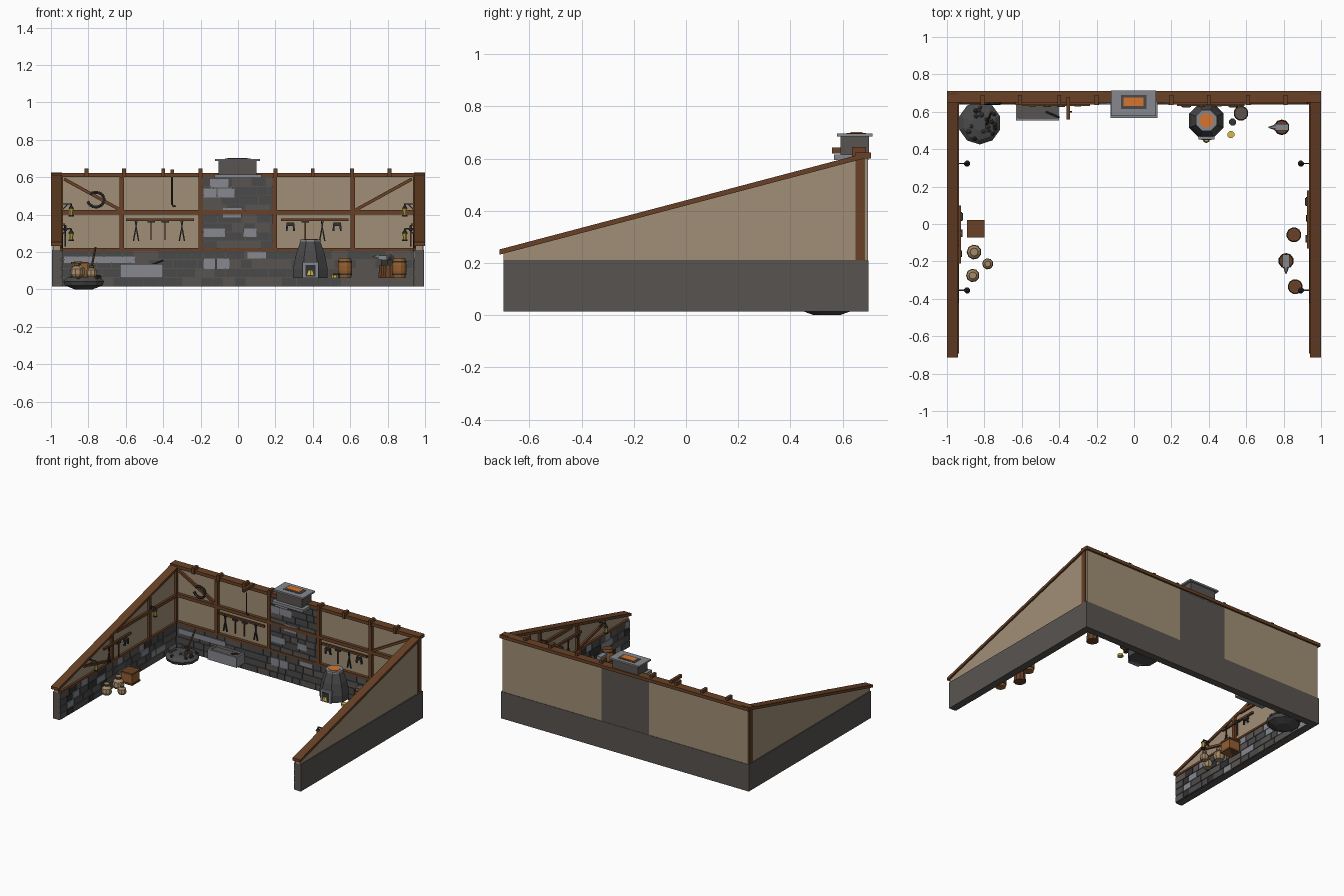
import bpy, bmesh, math, random
from mathutils import Vector, Matrix

if "Cube" in bpy.data.objects:
    bpy.data.objects.remove(bpy.data.objects["Cube"])

random.seed(4)
COLOURS = {"timber": (104, 65, 38), "plaster": (160, 143, 118), "stone": (88, 84, 80),
           "light_stone": (134, 136, 142), "dark_stone": (74, 74, 74), "iron": (50, 50, 52),
           "oak": (148, 95, 48), "sackcloth": (164, 138, 104), "ember": (214, 116, 48),
           "lamp_glow": (214, 184, 70)}
MATS = {}
for key, rgb in COLOURS.items():
    m = bpy.data.materials.new(key)
    m.diffuse_color = [((c / 255 + 0.055) / 1.055) ** 2.4 for c in rgb] + [1]
    m.use_nodes = True
    m.node_tree.nodes["Principled BSDF"].inputs["Base Color"].default_value = m.diffuse_color
    MATS[key] = m
INDEX = {k: i for i, k in enumerate(MATS)}


class Part:
    """Collects simple solids into one named object."""
    def __init__(self, name):
        self.name, self.bm = name, bmesh.new()

    def paint(self, faces, mat):
        for f in faces:
            f.material_index = INDEX[mat]

    def box(self, x0, x1, y0, y1, z0, z1, mat):
        x0, x1, y0, y1 = min(x0, x1), max(x0, x1), min(y0, y1), max(y0, y1)
        M = Matrix.Translation(((x0 + x1) / 2, (y0 + y1) / 2, (z0 + z1) / 2)) @ Matrix.Diagonal(
            (x1 - x0, y1 - y0, z1 - z0, 1))
        v = bmesh.ops.create_cube(self.bm, size=1, matrix=M)["verts"]
        self.paint({f for a in v for f in a.link_faces}, mat)

    def bar(self, p, q, w, mat, n=4, w2=None):
        p, q = Vector(p), Vector(q)
        M = (Matrix.Translation((p + q) / 2) @ (q - p).to_track_quat('Z', 'Y').to_matrix().to_4x4()
             @ Matrix.Rotation(math.pi / n, 4, 'Z'))
        v = bmesh.ops.create_cone(self.bm, cap_ends=True, segments=n, radius1=w,
                                  radius2=w if w2 is None else w2, depth=(q - p).length, matrix=M)["verts"]
        self.paint({f for a in v for f in a.link_faces}, mat)

    def lathe(self, x, y, profile, n, mat):
        rings = [[self.bm.verts.new((x + r * math.cos((i + .5) * math.tau / n),
                                     y + r * math.sin((i + .5) * math.tau / n), z)) for i in range(n)]
                 for r, z in profile]
        fs = [self.bm.faces.new((a[i], a[(i + 1) % n], b[(i + 1) % n], b[i]))
              for a, b in zip(rings, rings[1:]) for i in range(n)]
        fs += [self.bm.faces.new(rings[0][::-1]), self.bm.faces.new(rings[-1])]
        self.paint(fs, mat)

    def prism(self, x0, x1, yz, mat):
        a, b = [[self.bm.verts.new((x, y, z)) for y, z in yz] for x in (x0, x1)]
        n = len(yz)
        fs = [self.bm.faces.new((a[i], a[(i + 1) % n], b[(i + 1) % n], b[i])) for i in range(n)]
        self.paint(fs + [self.bm.faces.new(a[::-1]), self.bm.faces.new(b)], mat)

    def done(self):
        bmesh.ops.recalc_face_normals(self.bm, faces=self.bm.faces)
        me = bpy.data.meshes.new(self.name)
        self.bm.to_mesh(me)
        self.bm.free()
        for m in MATS.values():
            me.materials.append(m)
        ob = bpy.data.objects.new(self.name, me)
        bpy.context.collection.objects.link(ob)


def slope(y):
    return 0.235 + (y + 0.71) * 0.268


# Stone footings and plaster walls
p = Part("stone_footing")
p.box(-.995, .995, .65, .70, .015, .21, "stone")
for s in (-1, 1):
    p.box(s * .945, s * .995, -.70, .65, .015, .21, "stone")
p.done()
p = Part("plaster_walls")
for a, b in ((-.985, -.19), (.19, .985)):
    p.box(a, b, .66, .697, .21, .61, "plaster")
for s in (-1, 1):
    p.prism(s * .95, s * .988, [(-.70, .21), (.66, .21), (.66, slope(.66)), (-.70, slope(-.70))], "plaster")
p.done()

# Masonry facing, thin blocks in staggered courses
p = Part("masonry_blocks")


def courses(a0, a1, z0, z1, place, mix):
    rows = round((z1 - z0) / .049)
    h = (z1 - z0) / rows
    for r in range(rows):
        a = a0
        while a < a1 - .01:
            b = min(a1, a + random.choice((.06, .08, .1, .13)))
            place(a, b - .004, z0 + r * h, z0 + (r + 1) * h - .004, random.choice(mix))
            a = b


greys = ["dark_stone"] * 4 + ["stone"] * 2 + ["iron"]
for s in (-1, 1):
    courses(-.695, .64, .017, .21, lambda a, b, z, t, m: p.box(s * .938, s * .946, a, b, z, t, m),
            greys + ["light_stone"] * 2)
courses(-.935, .935, .017, .21, lambda a, b, z, t, m: p.box(a, b, .645, .652, z, t, m), greys[:5])
courses(-.188, .188, .212, .60, lambda a, b, z, t, m: p.box(a, b, .643, .652, z, t, m), greys[:5])
pale = [(-.185, -.115, .49, .54), (-.11, -.02, .49, .54), (-.15, -.05, .545, .59), (-.08, .02, .385, .435),
        (-.185, -.07, .28, .325), (.03, .1, .28, .325), (-.185, -.12, .11, .165), (-.115, -.045, .11, .165),
        (.05, .15, .165, .2), (-.93, -.55, .14, .175)]
for a, b, z, t in pale:
    p.box(a, b, .640, .646, z, t, "light_stone")
p.done()

# Timber frame
p = Part("timber_frame")
p.box(-1, 1, .65, .71, .60, .623, "timber")
p.box(-.94, .94, .638, .662, .40, .424, "timber")
p.box(-.94, .94, .638, .662, .205, .222, "timber")
for x in (-.622, -.2, .197, .614):
    p.box(x - .012, x + .012, .636, .662, .21, .60, "timber")
for x in (-.81, -.61, -.4, -.2, .2, .4, .61, .81):
    p.box(x - .01, x + .01, .637, .69, .60, .645, "timber")
p.box(-.362, -.342, .56, .68, .62, .642, "timber")
for s in (-1, 1):
    p.bar((s * .93, .65, .59), (s * .63, .65, .425), .012, "timber")
    p.prism(s * .94, s, [(-.715, .232), (.70, .605), (.70, .625), (-.715, .252)], "timber")
    p.box(s * .955, s * .993, .65, .685, .21, .60, "timber")
    p.box(s * .935, s * .953, .63, .65, .21, .60, "timber")
    p.box(s * .935, s * .953, -.69, .65, .208, .222, "timber")
    p.box(s * .935, s * .953, -.04, .65, .40, .422, "timber")
    for y in (.33, -.1):
        p.box(s * .935, s * .953, y - .012, y + .012, .21, slope(y), "timber")
    p.bar((s * .945, -.12, .225), (s * .945, -.42, .30), .011, "timber")
p.done()

# Chimney
p = Part("chimney")
p.box(-.19, .19, .65, .698, .21, .605, "stone")
p.box(-.125, .125, .568, .70, .595, .615, "light_stone")
p.box(-.105, .10, .592, .702, .615, .688, "stone")
p.box(-.123, .118, .578, .715, .685, .697, "light_stone")
p.box(-.07, .068, .615, .69, .695, .699, "dark_stone")
p.box(-.055, .05, .63, .677, .697, .702, "ember")
p.done()

# Coal heap with lumps and a shovel handle
p = Part("coal_heap")
p.lathe(-.825, .54, [(.05, 0), (.105, .02), (.115, .042), (.09, .065), (.04, .078)], 10, "dark_stone")
for i in range(18):
    a, r = random.uniform(0, math.tau), .09 * math.sqrt(random.random())
    bmesh_c = Matrix.Translation((-.825 + r * math.cos(a), .54 + r * math.sin(a), .085 - r * .25))
    v = bmesh.ops.create_icosphere(p.bm, subdivisions=1, radius=random.uniform(.011, .018), matrix=bmesh_c)["verts"]
    p.paint({f for k in v for f in k.link_faces}, random.choice(("iron", "dark_stone")))
p.bar((-.79, .53, .08), (-.762, .60, .225), .006, "timber", 6)
p.done()

# Water trough
p = Part("trough")
p.box(-.632, -.40, .555, .65, .06, .12, "light_stone")
p.box(-.632, -.40, .553, .567, .12, .135, "light_stone")
p.box(-.632, -.40, .638, .65, .12, .135, "light_stone")
for x in (-.632, -.412):
    p.box(x, x + .012, .567, .638, .12, .135, "light_stone")
p.box(-.62, -.412, .567, .638, .119, .124, "stone")
p.bar((-.47, .60, .128), (-.40, .57, .155), .005, "iron", 6)
p.done()

# Furnace
p = Part("furnace")
p.lathe(.387, .553, [(.1, .06), (.1, .11), (.083, .19), (.055, .262)], 8, "dark_stone")
p.lathe(.387, .553, [(.062, .255), (.06, .266)], 8, "light_stone")
p.lathe(.387, .553, [(.04, .262), (.04, .269)], 8, "ember")
p.box(.345, .43, .453, .50, .06, .145, "light_stone")
p.box(.36, .415, .449, .46, .07, .13, "iron")
p.lathe(.387, .452, [(.02, .075), (.012, .1)], 6, "lamp_glow")
p.done()


def barrel(name, x, y, r=.04, z0=.062, z1=.165, lid="oak"):
    p = Part(name)
    h = z1 - z0
    p.lathe(x, y, [(r * .85, z0), (r, z0 + h * .35), (r, z0 + h * .65), (r * .85, z1)], 12, "oak")
    for f in (.15, .78):
        p.lathe(x, y, [(r * .97, z0 + h * f), (r * 1.0, z0 + h * (f + .08))], 12, "iron")
    p.lathe(x, y, [(r * .75, z1 - .005), (r * .75, z1 + .002)], 12, lid)
    p.done()


barrel("quench_barrel", .572, .592, lid="stone")
barrel("barrel_rear", .855, -.058, lid="timber")
barrel("barrel_front", .862, -.335, lid="timber")
p = Part("small_pots")
p.lathe(.527, .545, [(.016, .062), (.02, .085)], 8, "iron")
p.lathe(.518, .478, [(.02, .062), (.02, .078)], 8, "lamp_glow")
p.done()


# Anvils on stumps
def anvil(name, x, y, dx, dy):
    p = Part(name)
    p.lathe(x, y, [(.042, .06), (.036, .13)], 10, "timber")
    a, b = abs(dx), abs(dy)
    p.box(x - .014 - .012 * a, x + .014 + .012 * a, y - .014 - .012 * b, y + .014 + .012 * b, .13, .16, "iron")
    p.box(x - .018 - .017 * a, x + .018 + .017 * a, y - .018 - .017 * b, y + .018 + .017 * b, .16, .182, "light_stone")
    p.bar((x + dx * .034, y + dy * .034, .172), (x + dx * .07, y + dy * .07, .176), .016, "light_stone", 6, .003)
    p.done()


anvil("anvil_rear", .79, .517, -1, 0)
anvil("anvil_side", .813, -.197, 0, -1)

# Crate and sacks
p = Part("crate")
p.box(-.888, -.803, -.068, .018, .062, .145, "oak")
for z in (.062, .135):
    p.box(-.892, -.799, -.072, .022, z, z + .012, "timber")
p.done()
p = Part("sacks")
for x, y, k in ((-.855, -.15, 1), (-.862, -.275, .9), (-.782, -.213, .75)):
    p.lathe(x, y, [(r * k, .065 + z * k) for r, z in
                   ((.03, 0), (.04, .02), (.036, .05), (.014, .068), (.022, .085))], 9, "sackcloth")
    p.lathe(x, y, [(.017 * k, .065 + .064 * k), (.017 * k, .065 + .072 * k)], 9, "timber")
p.done()

# Tool racks with tongs and hammers; pos maps (along, out from wall, height)
def rack(name, pos, a0, a1, z, tools):
    p = Part(name)
    p.bar(pos(a0, .006, z), pos(a1, .006, z), .01, "timber")
    for a, kind in tools:
        if kind == "tongs":
            for s in (-1, 1):
                p.bar(pos(a - s * .006, .014, z), pos(a + s * .004, .014, z - .06), .004, "iron")
                p.bar(pos(a + s * .004, .014, z - .06), pos(a + s * .014, .014, z - .115), .005, "iron")
        elif kind == "hammer":
            p.bar(pos(a, .014, z), pos(a, .014, z - .11), .005, "timber")
            p.bar(pos(a - .02, .014, z - .01), pos(a + .02, .014, z - .01), .009, "iron")
        else:
            p.bar(pos(a - .02, .014, z - .025), pos(a + .02, .014, z - .025), .012, "iron")
            for s in (-1, 1):
                p.bar(pos(a + s * .016, .014, z - .02), pos(a + s * .02, .014, z - .06), .007, "iron")
    p.done()


back = lambda a, o, z: (a, .645 - o, z)
rack("tool_rack_left", back, -.6, -.235, .373,
     [(-.545, "tongs"), (-.465, "hammer"), (-.39, "hammer"), (-.30, "tongs")])
rack("tool_rack_right", back, .23, .59, .373,
     [(.28, "clamp"), (.36, "hammer"), (.45, "tongs"), (.53, "clamp")])
rack("side_rack_left", lambda a, o, z: (-.938 + o, a, z), -.21, .10, .345,
     [(-.16, "tongs"), (-.05, "hammer"), (.04, "clamp")])
rack("side_rack_right", lambda a, o, z: (.938 - o, a, z), -.13, .18, .345,
     [(-.08, "hammer"), (.03, "tongs"), (.12, "clamp")])

# Chain hook and hanging ring
p = Part("hook_and_ring")
hook = [(-.352, .60), (-.352, .455), (-.345, .443), (-.333, .447)]
for (a, z), (b, t) in zip(hook, hook[1:]):
    p.bar((a, .60, z), (b, .60, t), .005, "iron", 6)
arc = [(-.76 + .045 * math.cos(t), .48 + .04 * math.sin(t)) for t in [i * math.tau / 12 - 2.9 for i in range(11)]]
for (a, z), (b, t) in zip(arc, arc[1:]):
    p.bar((a, .645, z), (b, .645, t), .009, "iron", 6)
p.done()

# Wall lanterns
p = Part("lanterns")
for s in (-1, 1):
    for y, z in ((.323, .39), (-.355, .258)):
        x = s * .892
        p.bar((s * .945, y, z + .066), (x, y, z + .066), .005, "iron")
        p.bar((s * .945, y, z + .03), (s * .91, y, z + .066), .004, "iron")
        p.lathe(x, y, [(.015, z), (.015, z + .008)], 8, "iron")
        p.lathe(x, y, [(.011, z + .008), (.013, z + .042)], 8, "lamp_glow")
        p.lathe(x, y, [(.017, z + .042), (.004, z + .06), (.004, z + .068)], 8, "iron")
p.done()
